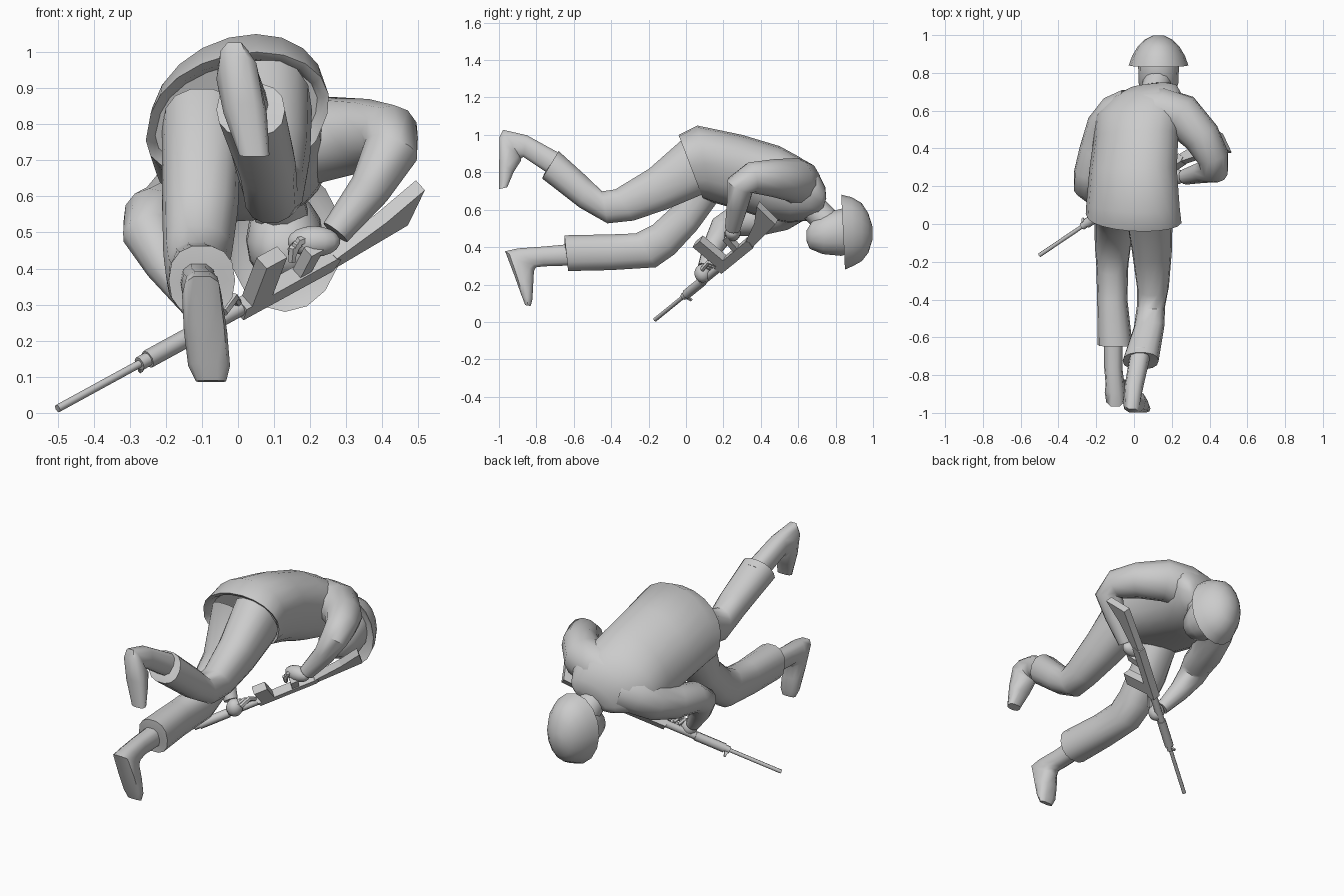
import bpy, bmesh, math
from mathutils import Vector, Matrix

grey = bpy.data.materials.new("plain_grey")
grey.diffuse_color = (0.6, 0.6, 0.6, 1)


def finish(name, bm, angle=50):
    bmesh.ops.recalc_face_normals(bm, faces=bm.faces)
    me = bpy.data.meshes.new(name)
    bm.to_mesh(me)
    bm.free()
    ob = bpy.data.objects.new(name, me)
    bpy.context.collection.objects.link(ob)
    me.materials.append(grey)
    bpy.ops.object.select_all(action='DESELECT')
    ob.select_set(True)
    bpy.context.view_layer.objects.active = ob
    if angle:
        bpy.ops.object.shade_smooth_by_angle(angle=math.radians(angle))
    return ob


def loft(name, rings, n=14, power=0.85, low_power=None):
    """Skin rings given as (centre, half-axis u, half-axis v)."""
    bm = bmesh.new()
    loops = []
    for c, u, v in rings:
        loop = []
        for i in range(n):
            a = 2 * math.pi * i / n
            p, q = math.cos(a), math.sin(a)
            e = low_power if low_power and q < 0 else power
            p = math.copysign(abs(p) ** e, p)
            q = math.copysign(abs(q) ** e, q)
            loop.append(bm.verts.new(c + u * p + v * q))
        loops.append(loop)
    for a, b in zip(loops, loops[1:]):
        for i in range(n):
            j = (i + 1) % n
            bm.faces.new((a[i], a[j], b[j], b[i]))
    bm.faces.new(loops[0])
    bm.faces.new(loops[-1])
    return finish(name, bm)


def slices(name, rows, n=14, power=0.85, low_power=None, lean=0):
    """Rows of (x centre, half width, y1, z1, y2, z2): edges seen from the side."""
    rings = []
    for cx, rx, y1, z1, y2, z2 in rows:
        a, b = Vector((cx + lean, y1, z1)), Vector((cx - lean, y2, z2))
        rings.append((Vector((cx, (y1 + y2) / 2, (z1 + z2) / 2)), Vector((rx, 0, 0)), (a - b) / 2))
    return loft(name, rings, n, power, low_power)


def tube(name, pts, n=12):
    """Round limb along (x, y, z, radius) points."""
    P = [Vector(p[:3]) for p in pts]
    rings, u = [], None
    for i, p in enumerate(pts):
        t = (P[min(i + 1, len(P) - 1)] - P[max(i - 1, 0)]).normalized()
        u = t.orthogonal() if u is None else u - t * u.dot(t)
        u.normalize()
        rings.append((P[i], u * p[3], t.cross(u) * p[3]))
    return loft(name, rings, n, 1)


def ball(name, centre, size):
    bm = bmesh.new()
    bmesh.ops.create_uvsphere(bm, u_segments=14, v_segments=9, radius=1)
    bmesh.ops.transform(bm, matrix=Matrix.Translation(centre) @ Matrix.Diagonal((*size, 1)), verts=bm.verts)
    return finish(name, bm)


# jacket, open at the hem
slices("jacket", [
    (0, .215, 0.03, .97, .13, .69), (0, .228, -.02, .98, .10, .67),
    (.003, .245, -.04, 1.0, .09, .66), (.0, .238, .06, 1.05, .14, .64),
    (.0, .222, .30, 1.0, .28, .60), (.015, .215, .50, .94, .43, .55),
    (.03, .222, .61, .88, .55, .53), (.065, .185, .70, .81, .64, .54),
    (.10, .12, .745, .72, .70, .55), (.11, .07, .75, .66, .72, .57)], 20, 1.0, .7, .05)

# trouser legs with turned-in cuffs
slices("low_trouser_leg", [
    (-.10, .11, 0, .90, .20, .68), (-.105, .105, -.06, .63, .06, .49),
    (-.112, .095, -.18, .52, -.06, .36), (-.115, .085, -.27, .475, -.16, .29),
    (-.115, .08, -.40, .47, -.40, .275), (-.10, .092, -.65, .465, -.63, .27),
    (-.10, .055, -.65, .42, -.63, .31)])
slices("raised_trouser_leg", [
    (.08, .125, -.02, .98, .14, .70), (.095, .105, -.20, .82, -.10, .60),
    (.10, .085, -.38, .71, -.28, .54), (.09, .075, -.45, .70, -.42, .525),
    (.08, .08, -.52, .77, -.57, .61), (.035, .095, -.68, .915, -.77, .765),
    (.035, .055, -.69, .89, -.76, .79)])

# boots
slices("low_boot", [
    (-.11, .05, -.60, .42, -.60, .30), (-.11, .048, -.76, .405, -.76, .295),
    (-.10, .05, -.90, .395, -.80, .29), (-.10, .055, -.97, .38, -.81, .27),
    (-.09, .06, -.92, .25, -.815, .20), (-.08, .058, -.88, .14, -.82, .12),
    (-.075, .042, -.86, .09, -.83, .085)], 10, 0.75)
slices("raised_boot", [
    (.035, .055, -.65, .89, -.72, .78), (.0, .05, -.85, 1.0, -.87, .88),
    (-.01, .045, -.98, 1.03, -.88, .87), (0, .06, -1.0, .99, -.88, .86),
    (.02, .06, -1.0, .86, -.92, .80), (.045, .042, -1.0, .71, -.955, .72)], 10, 0.75)

# arms
tube("right_arm", [
    (.06, .60, .73, .12), (.15, .595, .745, .128), (.25, .575, .76, .118), (.36, .46, .77, .10),
    (.42, .35, .77, .085), (.425, .29, .73, .077), (.365, .275, .62, .058),
    (.27, .25, .50, .042)])
tube("left_arm", [
    (-.02, .60, .66, .12), (-.09, .575, .64, .115), (-.15, .51, .59, .105), (-.20, .38, .55, .092),
    (-.235, .26, .54, .085), (-.245, .20, .50, .077), (-.20, .15, .41, .058),
    (-.115, .10, .29, .038)])

# hands with curled fingers
ball("right_palm", (.21, .25, .475), (.075, .042, .043))
ball("left_palm", (-.085, .09, .26), (.045, .045, .05))
for i in range(3):
    tube(f"right_finger_{i}", [(.22 - .02 * i, .25, .49, .014), (.17 - .01 * i, .215, .475 - .012 * i, .014),
                               (.15, .23, .44 - .01 * i, .011)], 6)
    tube(f"left_finger_{i}", [(-.08 + .02 * i, .085, .28, .014), (-.06 + .025 * i, .10 + .01 * i, .30 + .01 * i, .014),
                              (-.05 + .025 * i, .14 + .01 * i, .285 + .01 * i, .011)], 6)

# neck, head and helmet
tube("neck", [(.09, .62, .66, .08), (.11, .70, .59, .075), (.13, .78, .51, .075)])
slices("head", [
    (.13, .04, .645, .49, .645, .43), (.13, .08, .68, .55, .66, .39),
    (.13, .105, .76, .59, .73, .36), (.13, .108, .84, .61, .83, .35),
    (.13, .09, .90, .60, .90, .37)], 14, 0.95)
slices("helmet", [
    (.13, .125, .86, .63, .87, .33), (.13, .158, .83, .68, .85, .28),
    (.13, .14, .885, .667, .895, .30), (.13, .11, .94, .635, .94, .325),
    (.13, .075, .975, .58, .975, .37), (.13, .03, .997, .51, .997, .44)], 16, 1)

# rifle frame: along the barrel, sideways, towards the magazine
muzzle = Vector((-.50, -.165, .012))
along = Vector((.75, .505, .41)).normalized()
down = Vector((.031, -.113, .09))
down = (down - along * down.dot(along)).normalized()
side = down.cross(along)


def plate(name, outline, width):
    """Side outline in (along, down), given a width."""
    bm = bmesh.new()
    L, R = [[bm.verts.new(muzzle + along * s + down * m + side * w) for s, m in outline]
            for w in (-width / 2, width / 2)]
    bm.faces.new(L)
    bm.faces.new(R)
    k = len(outline)
    for i in range(k):
        bm.faces.new((L[i], L[(i + 1) % k], R[(i + 1) % k], R[i]))
    return finish(name, bm, 0)


def barrel(name, s0, s1, r, m=0, n=8):
    a, b = muzzle + along * s0 + down * m, muzzle + along * s1 + down * m
    return tube(name, [(*a, r), (*b, r)], n)


barrel("barrel", 0, .45, .011)
barrel("gas_block", .30, .33, .02)
barrel("handguard", .33, .50, .026)
barrel("rear_handguard", .50, .69, .021)
plate("sight_post", [(.30, -.01), (.325, -.01), (.32, -.045), (.31, -.045)], .01)
plate("receiver", [(.67, -.028), (1.0, -.028), (1.02, .01), (1.0, .026), (.67, .022)], .045)
plate("magazine", [(.69, .02), (.765, .02), (.775, .19), (.70, .19)], .045)
plate("grip", [(.87, .02), (.91, .02), (.935, .11), (.89, .11)], .035)
plate("stock", [(.98, -.025), (1.27, -.005), (1.295, .14), (1.17, .075), (1.0, .024)], .04)
